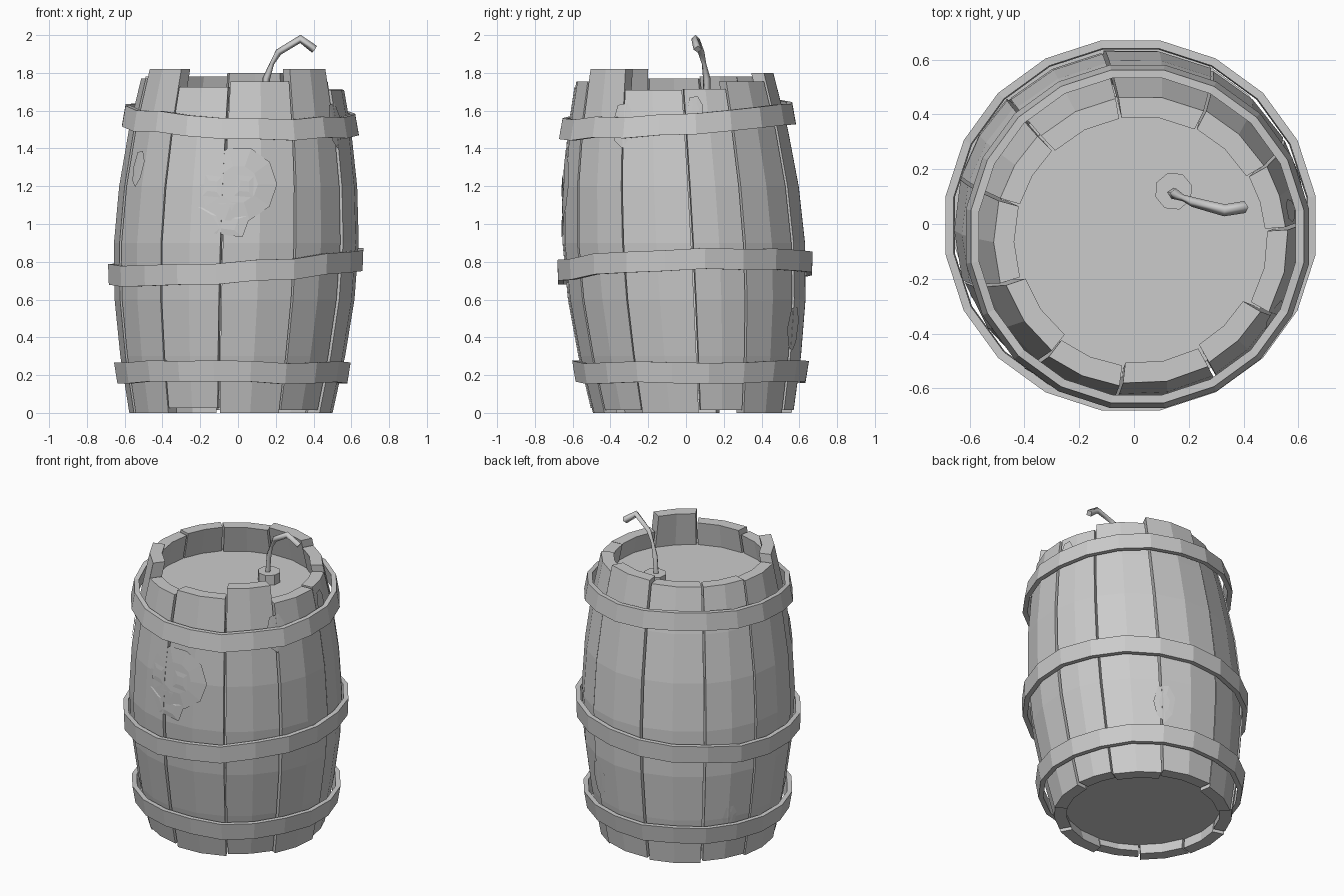
import bpy, bmesh, math, random
from mathutils import Vector

if "Cube" in bpy.data.objects:
    bpy.data.objects.remove(bpy.data.objects["Cube"])

random.seed(4)
grey = bpy.data.materials.new("plain_grey")
grey.diffuse_color = (0.6, 0.6, 0.6, 1)
grey.use_nodes = True
grey.node_tree.nodes["Principled BSDF"].inputs["Base Color"].default_value = grey.diffuse_color

# Outer barrel radius at each height
PROFILE = [(0, .535), (.3, .592), (.6, .632), (.9, .645), (1.2, .627), (1.5, .585), (1.85, .512)]
# Angles of the gaps between staves, and the top height of each stave
GAPS = [-162, -128, -97, -61, -30, 4, 30, 63, 99, 134, 164, 198]
TOPS = [1.82, 1.725, 1.755, 1.82, 1.71, 1.715, 1.755, 1.80, 1.78, 1.78, 1.77]


def axis(z):
    """Centre of the slightly leaning barrel at height z."""
    return Vector((-.037 + .032 * z, .035 - .052 * z, z))


def radius(z):
    for (z0, r0), (z1, r1) in zip(PROFILE, PROFILE[1:]):
        if z <= z1:
            return r0 + (r1 - r0) * (z - z0) / (z1 - z0)
    return PROFILE[-1][1]


def polar(r, a, z):
    return axis(z) + Vector((r * math.cos(a), r * math.sin(a), 0))


def make(name, bm):
    bmesh.ops.recalc_face_normals(bm, faces=bm.faces)
    me = bpy.data.meshes.new(name)
    bm.to_mesh(me)
    bm.free()
    me.materials.append(grey)
    ob = bpy.data.objects.new(name, me)
    bpy.context.collection.objects.link(ob)
    return ob


def loft(name, rings, closed=False):
    """Bridge equal rings of points; cap the ends unless closed."""
    bm = bmesh.new()
    vs = [[bm.verts.new(p) for p in ring] for ring in rings]
    n = len(vs[0])
    for a, b in zip(vs, vs[1:] + vs[:1] if closed else vs[1:]):
        for i in range(n):
            j = (i + 1) % n
            bm.faces.new((a[i], a[j], b[j], b[i]))
    if not closed:
        bm.faces.new(vs[0])
        bm.faces.new(vs[-1])
    return make(name, bm)


# Staves: two facets wide, bulging in the middle
for k, top in enumerate(TOPS):
    gap = .010
    a0, a1 = math.radians(GAPS[k]) + gap, math.radians(GAPS[k + 1]) - gap
    angles = (a0, (a0 + a1) / 2, a1)
    jitter = random.uniform(-.006, .006)
    bottom = random.choice((0, 0, .015, .025))
    rings = []
    for z in (bottom, .3, .6, .9, 1.2, 1.5, top):
        r = radius(z) + jitter
        rings.append([polar(r, a, z) for a in angles] +
                     [polar(r - .075, a, z) for a in reversed(angles)])
    loft("stave_%d" % (k + 1), rings)


# Lid and bottom boards
def disc(name, z0, z1, r, n=22):
    loft(name, [[polar(r, 2 * math.pi * i / n, z) for i in range(n)] for z in (z0, z1)])


disc("lid", 1.55, 1.60, .52)
disc("bottom_board", .07, .12, .51)

# Hoops: height, radius, slope along x, slope along y
for name, z, r, sx, sy in (("bottom_hoop", .215, .625, 0, .0),
                           ("middle_hoop", .77, .682, .06, .035),
                           ("top_hoop", 1.55, .625, -.035, .065)):
    rings = []
    n = 20
    flare = (radius(z + .06) - radius(z - .06)) * .4
    for i in range(n):
        a = 2 * math.pi * (i + .5) / n
        c, s = math.cos(a), math.sin(a)
        zc = z + r * (sx * c + sy * s) + random.uniform(-.008, .008)
        ctr = axis(z)
        rings.append([Vector((ctr.x + q * c, ctr.y + q * s, zc + h)) for q, h in
                      ((r - flare, -.055), (r + flare, .055),
                       (r + flare - .03, .055), (r - flare - .03, -.055))])
    loft(name, rings, closed=True)

# Fuse socket and bent fuse
loft("fuse_socket", [[Vector((.145 + r * math.cos(a), .12 + r * math.sin(a), z))
                      for a in [math.pi / 4 * i + .3 for i in range(8)]]
                     for r, z in ((.07, 1.59), (.07, 1.665))])
cu = bpy.data.curves.new("fuse", "CURVE")
cu.dimensions = "3D"
cu.bevel_depth = .02
cu.bevel_resolution = 0
cu.use_fill_caps = True
cu.materials.append(grey)
sp = cu.splines.new("POLY")
path = [(.14, .112, 1.65, 1.0), (.15, .11, 1.77, 1.0), (.18, .095, 1.85, .6),
        (.215, .08, 1.91, .9), (.33, .05, 1.98, 1.1), (.405, .062, 1.925, 1.1)]
sp.points.add(len(path) - 1)
for pt, (x, y, z, r) in zip(sp.points, path):
    pt.co = (x, y, z, 1)
    pt.radius = r
fuse = bpy.data.objects.new("fuse", cu)
bpy.context.collection.objects.link(fuse)
bpy.context.view_layer.objects.active = fuse
fuse.select_set(True)
bpy.ops.object.convert(target="MESH")


# Thin carved patches that wrap around the barrel
def patch(name, outline, angle=-90, z=0, lift=.006):
    """outline is (sideways, up) from the given angle and height."""
    bm = bmesh.new()
    cu_, cv = (sum(p[i] for p in outline) / len(outline) for i in (0, 1))
    rows = []
    for f in (1, .5):
        row = []
        for u, v in outline:
            u, v = cu_ + (u - cu_) * f, z + cv + (v - cv) * f
            row.append(bm.verts.new(polar(radius(v) + lift, math.radians(angle) + u / .63, v)))
        rows.append(row)
    n = len(outline)
    for i in range(n):
        j = (i + 1) % n
        bm.faces.new((rows[0][i], rows[0][j], rows[1][j], rows[1][i]))
    bm.faces.new(rows[1])
    make(name, bm)


# Skull emblem on the front
patch("skull_cranium", [(.21 * math.cos(a), 1.21 + .2 * math.sin(a))
                        for a in [math.pi / 5 * i for i in range(10)]], lift=.002)
patch("skull_jaw", [(-.21, 1.09), (-.12, .95), (.03, .93), (.07, 1.05)], lift=.002)
for x in (-.14, .03):
    patch("skull_eye", [(x - .05, 1.15), (x + .05, 1.14), (x + .05, 1.25), (x - .04, 1.26)], lift=.005)
for x in (-.08, -.03):
    patch("skull_nose", [(x - .02, 1.11), (x, 1.07), (x + .02, 1.11)], lift=.005)

# Chips in the wood
CHIP = [(-.07, .0), (-.04, .1), (.03, .11), (.07, .04), (.05, -.07), (.0, -.13), (-.05, -.09)]
for ang, z, s in ((-30, 1.53, 1), (-150, 1.3, .8), (65, .45, 1), (150, .3, .7), (10, 1.6, .7)):
    patch("wood_chip", [(u * s, v * s) for u, v in CHIP], ang, z, .003)
